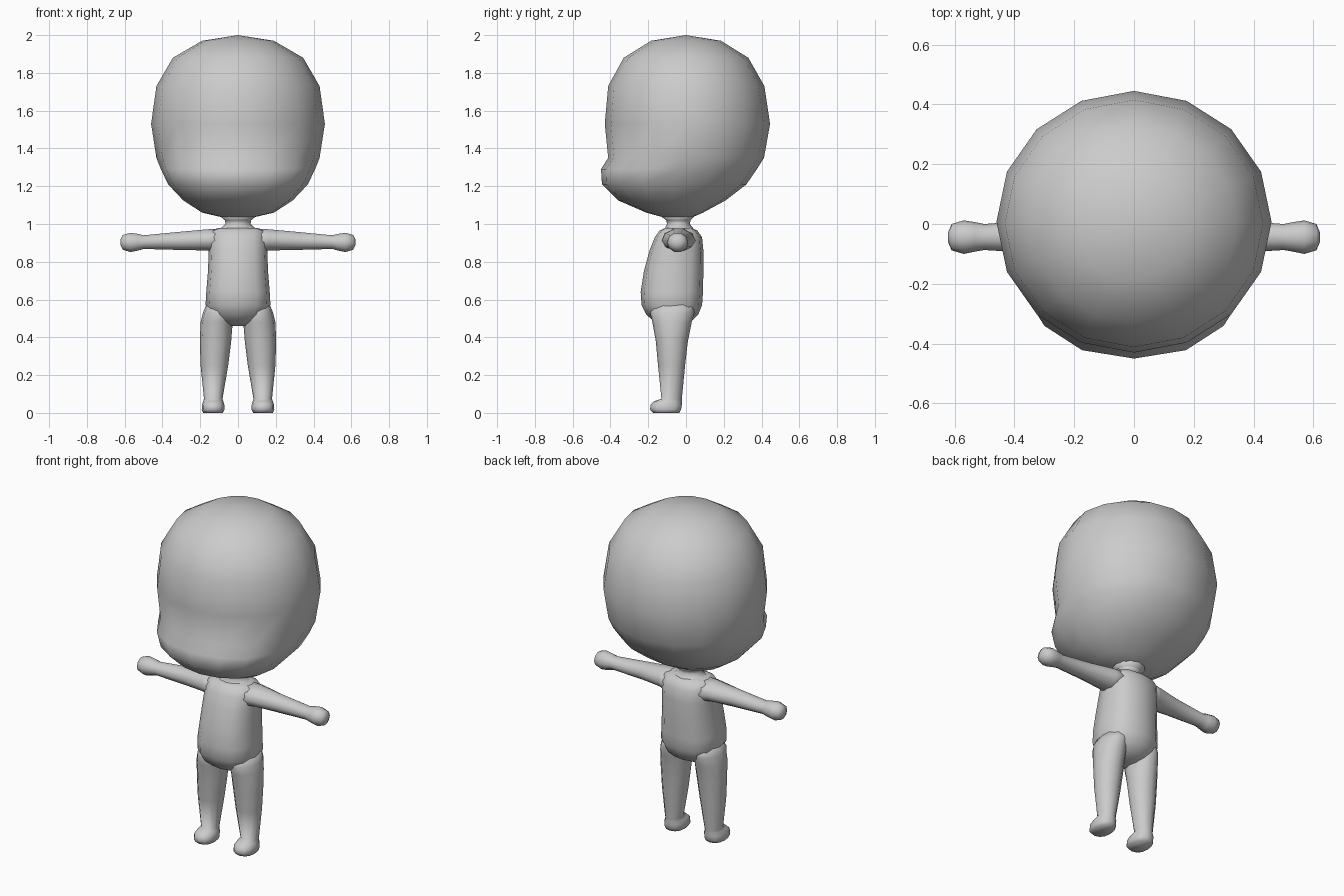
import bpy, bmesh, math


def loft(name, rings, n, axis="z", power=2.0, mirror=False):
    """Skin closed rings (pos, u0, u1, v0, v1[, power]) stacked along z (u=x, v=y) or x (u=y, v=z)."""
    bm = bmesh.new()
    loops = []
    for ring in rings:
        pos, u0, u1, v0, v1 = ring[:5]
        e = 2 / (ring[5] if len(ring) > 5 else power)
        loop = []
        for i in range(n):
            a = 2 * math.pi * i / n
            c, s = math.cos(a), math.sin(a)
            u = (u0 + u1) / 2 + (u1 - u0) / 2 * math.copysign(abs(c) ** e, c)
            v = (v0 + v1) / 2 + (v1 - v0) / 2 * math.copysign(abs(s) ** e, s)
            loop.append(bm.verts.new((u, v, pos) if axis == "z" else (pos, u, v)))
        loops.append(loop)
    for a, b in zip(loops, loops[1:]):
        for i in range(n):
            j = (i + 1) % n
            bm.faces.new((a[i], a[j], b[j], b[i]))
    bm.faces.new(loops[0])
    bm.faces.new(loops[-1])
    bmesh.ops.remove_doubles(bm, verts=bm.verts, dist=0.0005)
    bmesh.ops.recalc_face_normals(bm, faces=bm.faces)
    for f in bm.faces:
        f.smooth = True
    me = bpy.data.meshes.new(name)
    bm.to_mesh(me)
    bm.free()
    ob = bpy.data.objects.new(name, me)
    bpy.context.collection.objects.link(ob)
    if mirror:
        ob.modifiers.new("Mirror", "MIRROR").use_mirror_merge = False
    return ob


def sym(z, x, y0, y1, *p):
    return (z, -x, x, y0, y1, *p)


# Big round head with a jutting muzzle at the lower front
loft("head", [
    sym(1.03, 0.06, -0.10, 0.02),
    sym(1.06, 0.19, -0.21, 0.09),
    sym(1.125, 0.29, -0.36, 0.21, 2.15),
    sym(1.21, 0.37, -0.445, 0.32, 2.25),
    sym(1.29, 0.408, -0.45, 0.375, 2.25),
    sym(1.35, 0.432, -0.412, 0.413, 2.05),
    sym(1.53, 0.46, -0.43, 0.445),
    sym(1.73, 0.432, -0.412, 0.415),
    sym(1.88, 0.345, -0.33, 0.33),
    sym(1.97, 0.19, -0.185, 0.185),
    sym(2.0, 0.0001, 0, 0.0001),
], 16)

# Neck flaring into head and shoulders
loft("neck", [
    sym(0.96, 0.13, -0.12, 0.05),
    sym(0.982, 0.085, -0.11, 0.035),
    sym(1.0, 0.066, -0.10, 0.02),
    sym(1.02, 0.07, -0.105, 0.025),
    sym(1.045, 0.10, -0.14, 0.05),
], 12)

# Torso with a rounded belly
loft("torso", [
    sym(0.46, 0.06, -0.12, -0.02),
    sym(0.485, 0.11, -0.17, 0.03),
    sym(0.52, 0.145, -0.21, 0.065),
    sym(0.57, 0.172, -0.235, 0.085),
    sym(0.64, 0.168, -0.24, 0.09),
    sym(0.75, 0.159, -0.223, 0.092),
    sym(0.86, 0.155, -0.193, 0.092),
    sym(0.93, 0.155, -0.165, 0.085),
    sym(0.965, 0.145, -0.14, 0.06),
    sym(0.98, 0.10, -0.11, 0.03),
], 12, power=2.5)

# Arms ending in ball hands
loft("arms", [
    (0.08, -0.14, 0.06, 0.84, 0.978),
    (0.16, -0.12, 0.04, 0.857, 0.975),
    (0.30, -0.10, 0.015, 0.86, 0.962),
    (0.50, -0.087, 0.0, 0.866, 0.942),
    (0.53, -0.092, 0.006, 0.857, 0.95),
    (0.57, -0.10, 0.012, 0.849, 0.956),
    (0.61, -0.088, 0.0, 0.862, 0.944),
    (0.622, -0.06, -0.028, 0.888, 0.918),
], 10, axis="x", mirror=True)

# Legs with small feet pointing forward
loft("legs", [
    (0.0, 0.08, 0.185, -0.175, -0.035, 2.4),
    (0.018, 0.072, 0.192, -0.19, -0.026, 2.4),
    (0.042, 0.072, 0.191, -0.188, -0.022, 2.3),
    (0.062, 0.078, 0.184, -0.168, -0.022),
    (0.075, 0.082, 0.18, -0.13, -0.022),
    (0.25, 0.052, 0.198, -0.148, -0.005),
    (0.38, 0.036, 0.202, -0.16, 0.01),
    (0.48, 0.028, 0.198, -0.178, 0.03),
    (0.53, 0.03, 0.186, -0.19, 0.045),
    (0.58, 0.04, 0.165, -0.17, 0.04),
], 12, mirror=True)
